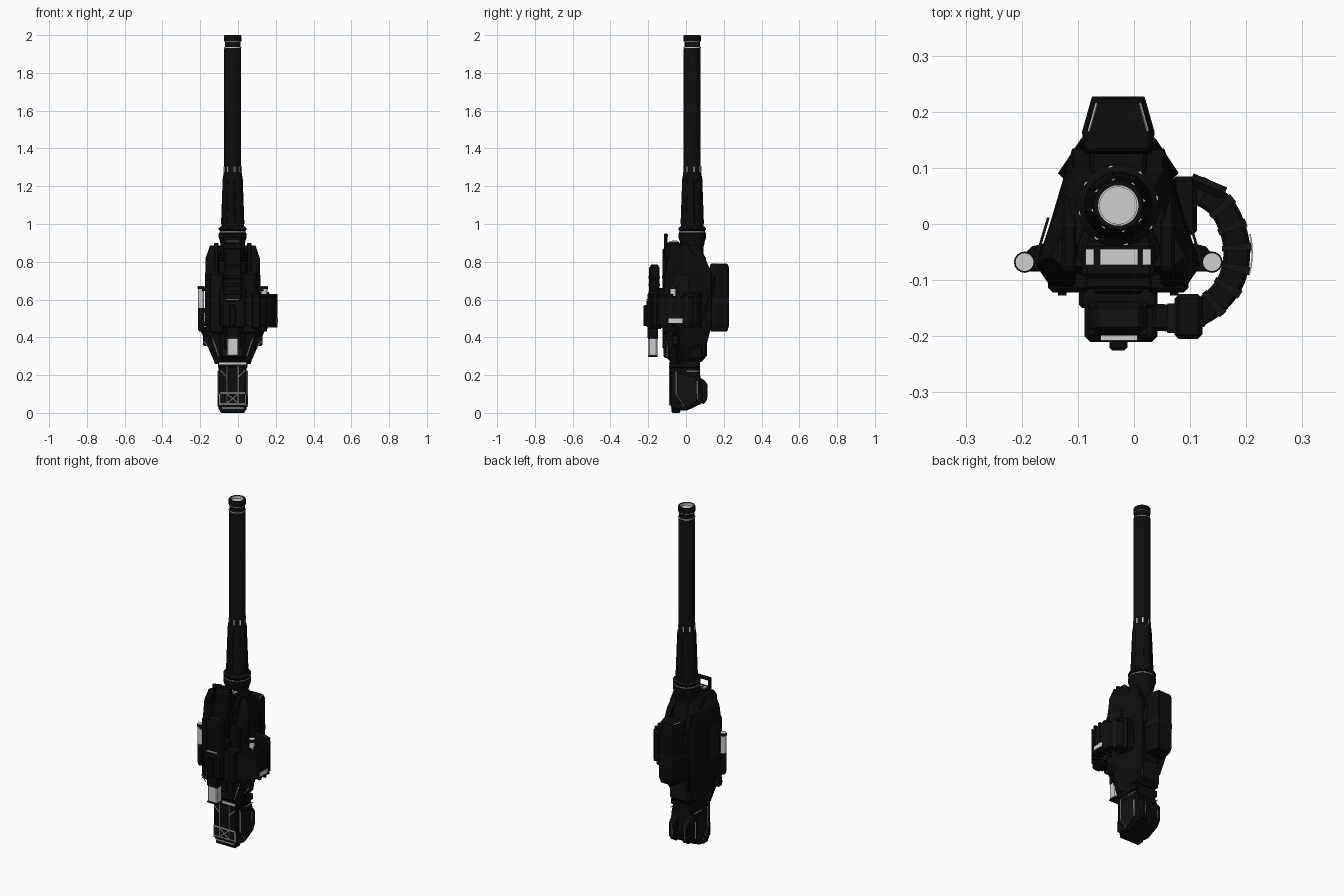
import bpy, bmesh, math
from mathutils import Vector

if "Cube" in bpy.data.objects:
    bpy.data.objects.remove(bpy.data.objects["Cube"])

CX, CY = -0.028, 0.033          # gun axis


def mat(name, v):
    m = bpy.data.materials.new(name)
    m.diffuse_color = (v, v, v, 1)
    m.use_nodes = True
    m.node_tree.nodes["Principled BSDF"].inputs["Base Color"].default_value = m.diffuse_color
    return m


BLACK, DARK, LIGHT = mat("black", 0.004), mat("charcoal", 0.006), mat("light_grey", 0.62)


def finish(name, bm, m, bev=0.0, smooth=False):
    bmesh.ops.recalc_face_normals(bm, faces=bm.faces)
    me = bpy.data.meshes.new(name)
    bm.to_mesh(me)
    bm.free()
    ob = bpy.data.objects.new(name, me)
    bpy.context.collection.objects.link(ob)
    ob.location.x = CX           # all x values are measured from the gun axis
    me.materials.append(m)
    if bev:
        b = ob.modifiers.new("bevel", 'BEVEL')
        b.width, b.segments, b.limit_method = bev, 1, 'ANGLE'
    if smooth:
        bpy.context.view_layer.objects.active = ob
        ob.select_set(True)
        bpy.ops.object.shade_smooth_by_angle(angle=math.radians(35))
        ob.select_set(False)
    return ob


def loft(name, rings, m, bev=0.0, smooth=False, cap=True):
    bm = bmesh.new()
    vs = [[bm.verts.new(p) for p in r] for r in rings]
    n = len(rings[0])
    for a, b in zip(vs, vs[1:]):
        for i in range(n):
            bm.faces.new((a[i], a[(i + 1) % n], b[(i + 1) % n], b[i]))
    if cap:
        bm.faces.new(vs[0])
        bm.faces.new(vs[-1])
    return finish(name, bm, m, bev, smooth)


def box(name, x, y, z, m=BLACK, bev=0.006):
    r = [[(a, b, c) for a, b in ((x[0], y[0]), (x[1], y[0]), (x[1], y[1]), (x[0], y[1]))] for c in z]
    return loft(name, r, m, bev)


def side_prism(name, pts, x0, x1, m=BLACK, bev=0.005):
    return loft(name, [[(x, y, z) for y, z in pts] for x in (x0, x1)], m, bev)


def lathe(name, prof, m=BLACK, c=(0, CY), n=32, cap=True):
    rings = [[(c[0] + r * math.cos(math.tau * i / n), c[1] + r * math.sin(math.tau * i / n), z)
              for i in range(n)] for r, z in prof]
    return loft(name, rings, m, 0, True, cap)


def rod(name, a, b, w, m=BLACK, n=4):
    a, b = Vector(a), Vector(b)
    d = (b - a).normalized()
    u = d.orthogonal().normalized()
    v = d.cross(u)
    ring = [(u * math.cos(math.tau * (i + .5) / n) + v * math.sin(math.tau * (i + .5) / n)) * w for i in range(n)]
    return loft(name, [[p + q for q in ring] for p in (a, b)], m)


# Barrel with open bore, stepped muzzle and sleeve
lathe("barrel", [(.05, 1.24), (.045, 1.27), (.045, 1.93), (.042, 1.935), (.042, 1.965), (.046, 1.97),
                 (.046, 1.995), (.043, 2.0), (.036, 2.0), (.036, 1.97), (.031, 1.96), (.031, 1.7)])
lathe("muzzle_inner_ring", [(.0362, 1.985), (.0362, 1.999), (.033, 1.999), (.033, 1.985)], LIGHT)
for z, r in ((1.967, .0455), (1.932, .0455), (.955, .069), (.915, .067)):
    lathe("light_ring", [(r, z), (r, z + .004)], LIGHT)
lathe("barrel_sleeve", [(.06, .97), (.059, 1.02), (.051, 1.25), (.047, 1.275)])
lathe("barrel_collar", [(.064, .9), (.074, .93), (.074, .95), (.068, .955), (.068, .965), (.074, .97),
                        (.074, .978), (.06, .99)])
for i in range(8):
    a = math.tau * (i + .25) / 8
    dx, dy = math.cos(a), math.sin(a)
    rod("sleeve_window", (.0445 * dx, CY + .0445 * dy, 1.275), (.0445 * dx, CY + .0445 * dy, 1.305), .005, LIGHT)
    rod("sleeve_rib", (.058 * dx, CY + .058 * dy, 1.0), (.049 * dx, CY + .049 * dy, 1.24), .005)
    rod("collar_bolt", (.068 * dx, CY + .068 * dy, .97), (.068 * dx, CY + .068 * dy, .982), .005, LIGHT, 6)

# Receiver core
lathe("receiver_tube", [(.072, .5), (.072, .82), (.06, .84), (.06, .88), (.066, .9), (.066, .93)], n=20)
box("receiver", (-.072, .072), (-.1, .1), (.27, .74), BLACK, .02)
box("receiver_front_rail", (-.045, .045), (-.125, -.05), (.34, .87))
box("receiver_lower_block", (-.065, .065), (-.12, .11), (.29, .42), DARK, .012)
box("receiver_waist", (-.06, .06), (-.065, .075), (.2, .31))
for z in (.5, .56, .62, .68):
    box("rear_rib", (-.06, .06), (.09, .112), (z, z + .03), DARK, .004)

# Side armour plates, angled in plan and tapering at both ends
plan = [(.05, .13), (.082, .135), (.122, .0), (.146, -.075), (.122, -.11), (.08, -.112), (.1, -.06), (.08, .03)]
levels = [(.26, -.05, .55), (.36, -.018, .85), (.46, 0, 1), (.74, 0, 1), (.82, -.002, .8), (.885, -.024, .55)]
for s in (1, -1):
    loft("side_plate", [[(s * max(x + dx, .03), -.035 + (y + .035) * k, z) for x, y in plan]
                        for z, dx, k in levels], BLACK, .006)
    side_prism("upper_bracket", [(-.11, .7), (.06, .7), (.05, .84), (.0, .9), (-.08, .9), (-.11, .86)],
               s * .075, s * .1)
    # raised armour panels
    loft("armour_panel", [[(s * x, y, z) for x, y in ((.122, .012), (.127, .012), (.148, -.058), (.143, -.058))]
                          for z in (.52, .73)], DARK)
    box("front_shoulder", sorted((s * .05, s * .125)), (-.122, -.09), (.42, .74), BLACK, .008)
    for z in (.46, .6, .72):
        rod("plate_bolt", (s * .1, -.12, z), (s * .1, -.127, z), .008, DARK, 6)
    # light-tipped side tubes with clamps
    lathe("side_tube", [(.016, .55), (.016, .672)], LIGHT, (s * .167, -.068), 16)
    lathe("side_tube_base", [(.012, .43), (.018, .45), (.018, .555)], BLACK, (s * .167, -.068), 16)
    lathe("side_tube_cap", [(.019, .655), (.019, .67)], BLACK, (s * .167, -.068), 16)
    for z in (.46, .53, .645):
        box("tube_clamp", sorted((s * .12, s * .165)), (-.085, -.055), (z, z + .025), BLACK, .003)
    # lower braces
    rod("lower_brace", (s * .155, -.06, .45), (s * .075, -.04, .27), .02)
    box("lower_lug", sorted((s * .11, s * .158)), (-.075, -.04), (.355, .41), DARK)
    rod("lug_trim", (s * .155, -.08, .38), (s * .125, -.08, .345), .003, LIGHT)
    rod("rear_strut", (s * .09, .09, .5), (s * .05, .15, .72), .018)
    rod("front_trim", (s * .122, -.1, .44), (s * .075, -.1, .3), .004, LIGHT)

# Top handle frame
for s in (1, -1):
    box("handle_post", sorted((s * .045, s * .06)), (-.116, -.098), (.82, .95), BLACK, .004)
    box("handle_side_block", sorted((s * .043, s * .058)), (-.073, -.045), (.905, .912), LIGHT, 0)
box("handle_bar", (-.06, .06), (-.116, -.096), (.93, .95), BLACK, .005)
box("handle_base", (-.065, .065), (-.1, -.03), (.8, .907), BLACK, .01)
box("handle_top_plate", (-.033, .035), (-.073, -.045), (.905, .912), LIGHT, 0)

# Rear box
hull = [(-.06, .125), (.06, .125), (.062, .165), (.045, .227), (-.045, .227), (-.062, .165)]
loft("rear_box", [[(x * k, .17 + (y - .17) * k, z) for x, y in hull]
                  for z, k in ((.43, .85), (.46, 1), (.77, 1), (.79, .88))], BLACK, .004)
loft("rear_box_band", [[(x * 1.04, .17 + (y - .17) * 1.01, z) for x, y in hull] for z in (.58, .61)], DARK)
box("rear_box_mount", (-.05, .05), (.08, .14), (.56, .74))
for s in (1, -1):
    rod("rear_lid_trim", (s * .052, .165, .789), (s * .038, .215, .789), .0025, LIGHT)

# Front feed box and magazine
box("feed_box", (-.06, .07), (-.21, -.12), (.45, .6), BLACK, .01)
box("feed_box_nose", (-.016, .016), (-.225, -.2), (.46, .57), BLACK, .005)
box("feed_box_trim", (-.032, .034), (-.208, -.199), (.598, .603), LIGHT, 0)
box("feed_tower", (-.05, .05), (-.195, -.14), (.58, .78), BLACK, .01)
box("feed_tower_cap", (-.04, .04), (-.188, -.146), (.77, .785), DARK, .004)
box("feed_mount", (-.07, .07), (-.15, -.09), (.46, .66))
for z in (.63, .67, .71):
    box("tower_rib", (-.053, .053), (-.199, -.138), (z, z + .015), DARK, .003)
# Light lower grip hanging under the feed box
box("lower_grip", (-.031, .031), (-.2, -.152), (.3, .4), LIGHT, .006)
box("lower_grip_cap", (-.034, .034), (-.203, -.148), (.39, .46), BLACK, .006)
box("lower_grip_foot", (-.033, .033), (-.202, -.15), (.295, .303), BLACK, .002)

# Curved feed chute made of links
ctrl = [(.06, -.166), (.12, -.166), (.165, -.145), (.198, -.107), (.211, -.06), (.205, -.012), (.18, .035), (.13, .066)]
path = []
for i in range(len(ctrl) - 1):
    p = [Vector(ctrl[max(0, min(len(ctrl) - 1, i + k))]) for k in (-1, 0, 1, 2)]
    for t in (0, .25, .5, .75):
        path.append(.5 * (2 * p[1] + (p[2] - p[0]) * t + (2 * p[0] - 5 * p[1] + 4 * p[2] - p[3]) * t * t
                          + (3 * p[1] - p[0] - 3 * p[2] + p[3]) * t ** 3))
path.append(Vector(ctrl[-1]))


def sweep(name, i0, i1, o0, o1, z0, z1, m, bev=0.0):
    rings = []
    for i in range(i0, i1 + 1):
        d = (path[min(i + 1, len(path) - 1)] - path[max(i - 1, 0)]).normalized()
        q = Vector((d.y, -d.x))
        a, b = path[i] + q * o0, path[i] + q * o1
        rings.append([(a.x, a.y, z0), (b.x, b.y, z0), (b.x, b.y, z1), (a.x, a.y, z1)])
    return loft(name, rings, m, bev)


sweep("feed_chute", 0, 28, -.024, .024, .46, .62, BLACK, .006)
for i in range(2, 27, 3):
    sweep("chute_link", i, i + 1, -.026, .0265, .452, .63, DARK)
sweep("chute_light_strip", 14, 19, .026, .0285, .475, .5, LIGHT)
box("chute_front_clamp", (.1, .15), (-.205, -.125), (.445, .635), BLACK, .008)
box("chute_inlet", (.095, .14), (-.02, .085), (.46, .64), BLACK, .008)
rod("chute_latch", (.13, .08, .63), (.19, .055, .63), .011, DARK)

# Lower housing
side_prism("lower_housing", [(-.085, .04), (-.07, .02), (.0, .01), (.085, .05), (.09, .1), (.075, .2), (.06, .24), (-.085, .25)],
           -.074, .074, BLACK, .008)
box("lower_foot", (-.066, .066), (-.078, -.03), (.0, .04), BLACK, .006)
box("lower_collar", (-.078, .078), (-.087, .07), (.238, .275), BLACK, .004)
box("collar_light_band", (-.072, .072), (-.09, -.086), (.255, .268), LIGHT, 0)
for s in (1, -1):
    side_prism("rear_fin", [(.07, .19), (.1, .17), (.114, .15), (.112, .07), (.095, .045), (.07, .06)], s * .018, s * .062)
    side_prism("side_cheek", [(-.05, .06), (.01, .03), (.06, .06), (.055, .19), (-.05, .21)], s * .07, s * .079, DARK, .003)
    # light framing lines: front truss and side outlines
    f = -.087
    for a, b in (((.03, .05), (.03, .25)), ((.03, .19), (.066, .225)), ((.03, .05), (-.03, .1)), ((.068, .04), (.068, .1))):
        rod("front_truss", (s * a[0], f, a[1]), (s * b[0], f, b[1]), .0035, LIGHT)
    for a, b in (((-.052, .22), (-.052, .1)), ((-.052, .1), (-.01, .035)), ((.005, .22), (.07, .22)), ((.06, .17), (.06, .07))):
        rod("side_trim", (s * .077, *a), (s * .077, *b), .0035, LIGHT)
    rod("fin_trim", (s * .04, .112, .15), (s * .04, .112, .08), .003, LIGHT)
for z in (.045, .102):
    box("truss_bar", (-.068, .068), (-.09, -.084), (z, z + .006), LIGHT, 0)
box("foot_light_band", (-.06, .06), (-.081, -.077), (.022, .028), LIGHT, 0)
